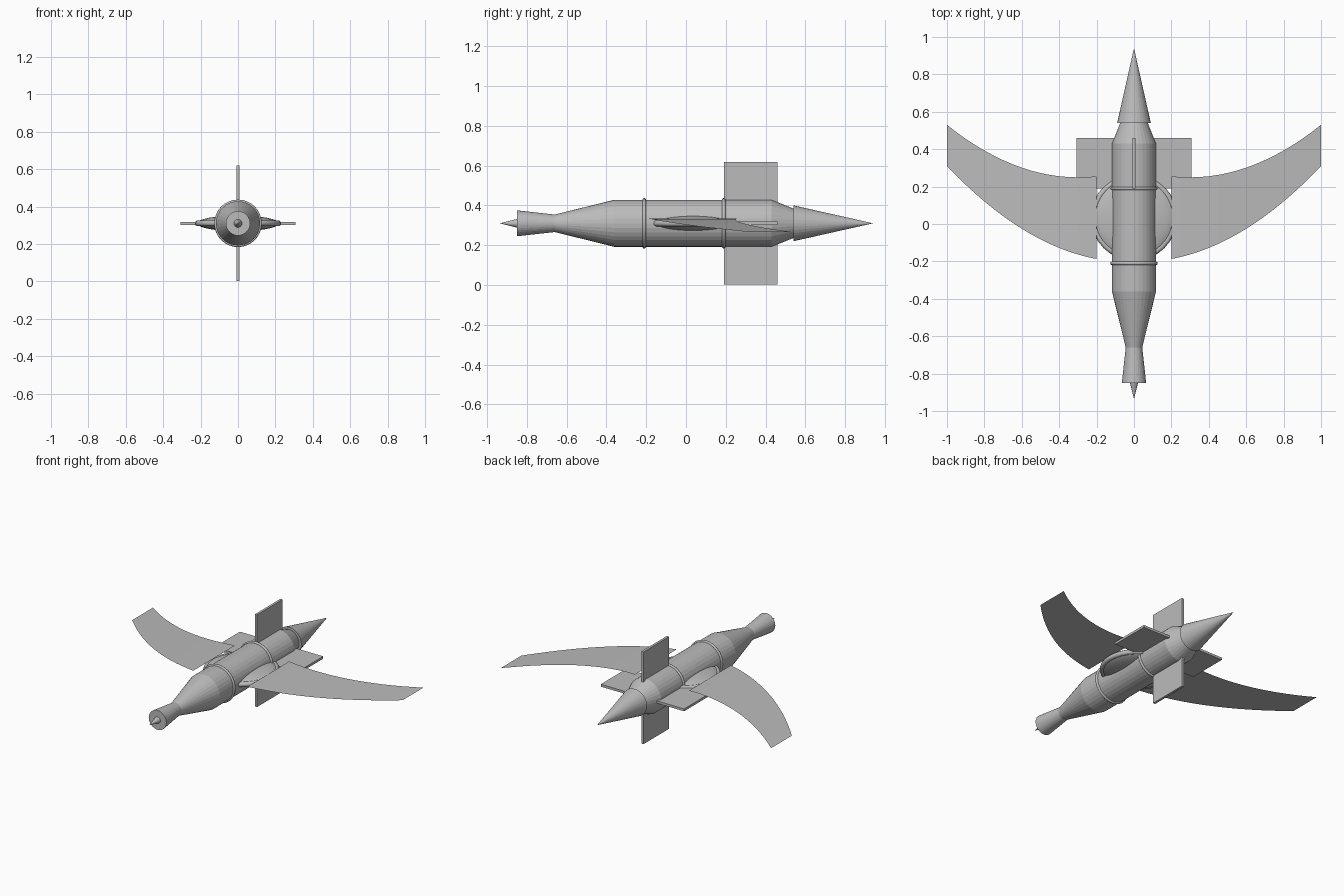
import bpy, bmesh, math
from mathutils import Matrix

AXIS = 0.31   # height of the hull centre line
SIDES = 32

cube = bpy.data.objects.get("Cube")
if cube:
    bpy.data.objects.remove(cube, do_unlink=True)

grey = bpy.data.materials.new("mid grey")
grey.use_nodes = True
tone = (0.5, 0.5, 0.5, 1)
grey.diffuse_color = tone
grey.node_tree.nodes["Principled BSDF"].inputs["Base Color"].default_value = tone


def finish(bm, name, fix_normals=True):
    if fix_normals:
        bmesh.ops.recalc_face_normals(bm, faces=bm.faces)
    mesh = bpy.data.meshes.new(name)
    bm.to_mesh(mesh)
    bm.free()
    mesh.materials.append(grey)
    obj = bpy.data.objects.new(name, mesh)
    bpy.context.collection.objects.link(obj)
    return obj


def lathe(name, profile):
    """Spin (y, radius) points about the hull centre line."""
    bm = bmesh.new()
    pts = [bm.verts.new((r, y, AXIS)) for y, r in profile]
    edges = [bm.edges.new(pair) for pair in zip(pts, pts[1:])]
    bmesh.ops.spin(bm, geom=pts + edges, cent=(0, 0, AXIS), axis=(0, 1, 0),
                   angle=math.tau, steps=SIDES)
    bmesh.ops.remove_doubles(bm, verts=bm.verts, dist=1e-5)
    return finish(bm, name)


def torus(name, y, major, minor, upright):
    bpy.ops.mesh.primitive_torus_add(
        major_radius=major, minor_radius=minor, major_segments=SIDES,
        minor_segments=10, location=(0, y, AXIS),
        rotation=(math.pi / 2 if upright else 0, 0, 0))
    obj = bpy.context.object
    obj.name = name
    obj.data.materials.append(grey)
    bpy.ops.object.shade_smooth_by_angle(angle=math.radians(50))


# Hull with flared nose, nose spike and tail cone
lathe("hull", [(-0.85, 0), (-0.85, 0.065), (-0.66, 0.044), (-0.36, 0.118),
               (0.43, 0.118), (0.55, 0.07), (0.55, 0)])
lathe("nose_spike", [(-0.84, 0), (-0.84, 0.024), (-0.935, 0)])
lathe("tail_cone", [(0.54, 0), (0.54, 0.09), (0.94, 0)])

# Collar rings
torus("front_collar", -0.21, 0.118, 0.009, True)
torus("rear_collar", 0.19, 0.118, 0.009, True)

# Flat saucer through the hull, with a raised rim
bm = bmesh.new()
bmesh.ops.create_uvsphere(bm, u_segments=SIDES, v_segments=16, radius=1)
bmesh.ops.transform(bm, verts=bm.verts,
                    matrix=Matrix.Translation((0, 0.035, AXIS))
                    @ Matrix.Diagonal((0.22, 0.22, 0.042, 1)))
saucer = finish(bm, "saucer")
saucer.data.shade_smooth()
torus("saucer_rim", 0.035, 0.215, 0.016, False)

# Four square tail fins
for name, turn in (("left_fin", 0), ("top_fin", 1), ("right_fin", 2), ("bottom_fin", 3)):
    bm = bmesh.new()
    bmesh.ops.create_cube(bm, size=1)
    bmesh.ops.transform(bm, verts=bm.verts,
                        matrix=Matrix.Translation((0, 0, AXIS))
                        @ Matrix.Rotation(-turn * math.pi / 2, 4, 'Y')
                        @ Matrix.Translation((0.188, 0.325, 0))
                        @ Matrix.Diagonal((0.24, 0.27, 0.016, 1)))
    finish(bm, name)

# Thin swept wings, drooping toward the tips
for side, name in ((1, "left_wing"), (-1, "right_wing")):
    bm = bmesh.new()
    steps = 16
    rows = []
    for i in range(steps + 1):
        t = i / steps
        x = side * (0.2 + 0.8 * t)
        z = 0.333 - 0.066 * t ** 1.3
        lead = -0.187 + 0.15 * t + 0.347 * t * t
        trail = 0.255 - 0.09 * t + 0.365 * t * t
        rows.append([bm.verts.new((x, y, z)) for y in (lead, trail)])
    for a, b in zip(rows, rows[1:]):
        loop = (a[0], b[0], b[1], a[1])
        bm.faces.new(loop if side > 0 else loop[::-1])
    finish(bm, name, fix_normals=False)
